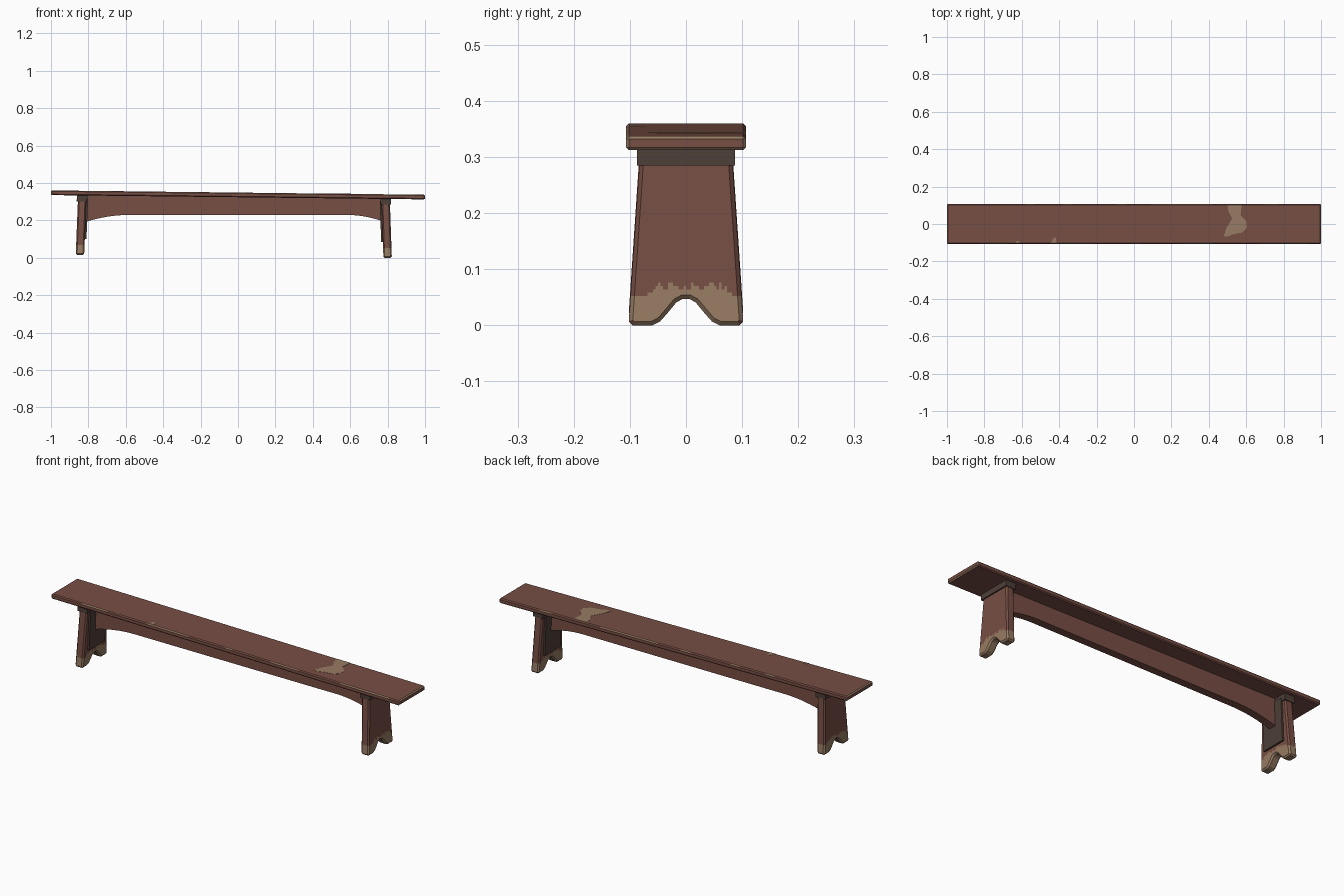
import bpy, bmesh, random
from mathutils import Vector

random.seed(4)
cube = bpy.data.objects.get("Cube")
if cube:
    bpy.data.objects.remove(cube, do_unlink=True)


def material(name, color):
    m = bpy.data.materials.new(name)
    m.use_nodes = True
    m.diffuse_color = (*color, 1)
    m.node_tree.nodes["Principled BSDF"].inputs["Base Color"].default_value = (*color, 1)
    return m


BROWN = material("red_brown_paint", (0.185, 0.077, 0.058))
TAN = material("worn_bare_wood", (0.31, 0.2, 0.125))
DARK = material("dark_brown", (0.075, 0.049, 0.04))


def finish(name, bm, mats, move=None):
    """Turn the bmesh into an object, after moving its points by a rule."""
    bmesh.ops.recalc_face_normals(bm, faces=bm.faces[:])
    if move:
        for v in bm.verts:
            v.co = move(v.co)
    mesh = bpy.data.meshes.new(name)
    bm.to_mesh(mesh)
    bm.free()
    for m in mats:
        mesh.materials.append(m)
    obj = bpy.data.objects.new(name, mesh)
    bpy.context.collection.objects.link(obj)
    return obj


def prism(points, depth):
    """Extrude a closed 3D outline along a vector."""
    bm = bmesh.new()
    face = bm.faces.new([bm.verts.new(p) for p in points])
    ext = bmesh.ops.extrude_face_region(bm, geom=[face], use_keep_orig=True)
    moved = [g for g in ext["geom"] if isinstance(g, bmesh.types.BMVert)]
    bmesh.ops.translate(bm, verts=moved, vec=depth)
    bmesh.ops.recalc_face_normals(bm, faces=bm.faces[:])
    return bm


def box(low, high):
    x, y, z = low
    return prism([(x, y, z), (high[0], y, z), (high[0], high[1], z), (x, high[1], z)],
                 (0, 0, high[2] - z))


def cut(bm, faces, co, no):
    geom = set(faces)
    for f in faces:
        geom.update(f.edges)
        geom.update(f.verts)
    bmesh.ops.bisect_plane(bm, geom=list(geom), plane_co=co, plane_no=no, dist=1e-6)


# Seat sags gently towards the left end
SLOPE = -0.0115
HALF_T = 0.0125
SEAT_Z = 0.336


def sag(co):
    return Vector((co.x, co.y, co.z + SEAT_Z + SLOPE * co.x))


# Seat plank with chamfered edges, worn along stretches of the long edges
front_wear = [(-0.82, -0.68), (-0.45, -0.21), (0, 0.04), (0.26, 0.42), (0.66, 0.94)]
back_wear = [(-0.58, -0.53), (-0.38, -0.33), (-0.1, -0.04), (0.09, 0.42), (0.7, 0.77)]
seat = box((-1, -0.107, -HALF_T), (1, 0.107, HALF_T))
bmesh.ops.bevel(seat, geom=seat.edges[:], offset=0.005, segments=1, affect='EDGES')
for x in sorted({v for pair in front_wear + back_wear for v in pair}):
    cut(seat, seat.faces[:], (x, 0, 0), (1, 0, 0))
seat.normal_update()
for f in seat.faces:
    c, n = f.calc_center_median(), f.normal
    wear = front_wear if n.y < 0 else back_wear
    long_edge = abs(n.y) > 0.3 and n.z > 0.3
    end_edge = 0.3 < abs(n.x) < 0.95
    worn = long_edge and any(a < c.x < b for a, b in wear)
    f.material_index = int(worn or end_edge)
finish("seat", seat, [BROWN, TAN], sag)

# Worn patches on the seat top
patches = {
    "large": [(0.50, 0.102), (0.575, 0.102), (0.57, 0.045), (0.60, 0.015), (0.605, -0.02),
              (0.58, -0.045), (0.53, -0.055), (0.50, -0.068), (0.48, -0.065),
              (0.495, -0.02), (0.525, 0.03), (0.505, 0.065)],
    "chip": [(-0.445, -0.102), (-0.415, -0.102), (-0.417, -0.072), (-0.43, -0.075)],
    "nick": [(-0.635, -0.102), (-0.61, -0.102), (-0.615, -0.09), (-0.63, -0.09)],
}
for name, outline in patches.items():
    bm = prism([(x, y, HALF_T - 0.001) for x, y in outline], (0, 0, 0.002))
    finish("seat_wear_" + name, bm, [TAN], sag)

# Centre rail with lower edge sweeping down to the legs
outline = []
steps = 8
for i in range(steps + 1):
    t = 1 - i / steps
    outline.append((-0.58 - 0.24 * t, 0.229 - 0.039 * t * t))
for i in range(steps + 1):
    t = i / steps
    outline.append((0.58 + 0.2 * t, 0.229 - 0.036 * t * t))
outline += [(x, SEAT_Z + SLOPE * x) for x in (0.78, -0.82)]
finish("centre_rail", prism([(x, -0.02, z) for x, z in outline], (0, 0.04, 0)), [BROWN])

# Board leg profile, half width and height, from top to the middle of the arch
half = [(0.081, 0.318), (0.102, 0.007), (0.095, 0), (0.06, 0), (0.046, 0.007),
        (0.031, 0.024), (0.017, 0.041), (0.006, 0.047)]
profile = half + [(-y, z) for y, z in reversed(half)]
THICK = 0.0225


def build_leg(name, side, foot_x, lean, lift):
    def place(co):
        return Vector((side * (foot_x + co.x - lean * co.z), co.y, co.z + lift))

    # Leg board with chamfered outline
    bm = prism([(-THICK, y, z) for y, z in profile], (2 * THICK, 0, 0))
    rims = [e for e in bm.edges if abs(e.verts[0].co.x - e.verts[1].co.x) < 1e-5]
    bmesh.ops.bevel(bm, geom=rims, offset=0.007, segments=1, affect='EDGES')

    # Ragged band where paint gives way to bare wood
    levels = [0.052, 0.058, 0.064, 0.07, 0.076]
    for z in levels:
        cut(bm, bm.faces[:], (0, 0, z), (0, 0, 1))
    columns = 44
    width = 0.2 / columns
    for i in range(columns):
        band = [f for f in bm.faces if levels[0] < f.calc_center_median().z < levels[-1]]
        cut(bm, band, (0, -0.1 + i * width, 0), (0, 1, 0))
    tops = [random.choice(levels[2:]) - 40 * abs(i / columns - 0.5) ** 8
            for i in range(columns + 1)]
    bm.normal_update()
    for f in bm.faces:
        c = f.calc_center_median()
        col = min(columns, max(0, int((c.y + 0.1) / width)))
        limit = 0.052 if abs(f.normal.y) > 0.5 else tops[col]
        f.material_index = int(c.z < limit)
    finish(name + "_leg", bm, [BROWN, TAN], place)

    # Collar under the seat and cleat on the inner face
    bm = box((-0.027, -0.087, 0.285), (0.029, 0.087, 0.318))
    finish(name + "_leg_collar", bm, [DARK], place)
    bm = box((-THICK - 0.009, -0.065, 0.085), (-THICK + 0.002, 0.065, 0.3))
    finish(name + "_leg_cleat", bm, [DARK], place)


build_leg("left", 1, 0.80, 0.035, 0.0)
build_leg("right", -1, 0.845, 0.04, 0.016)
